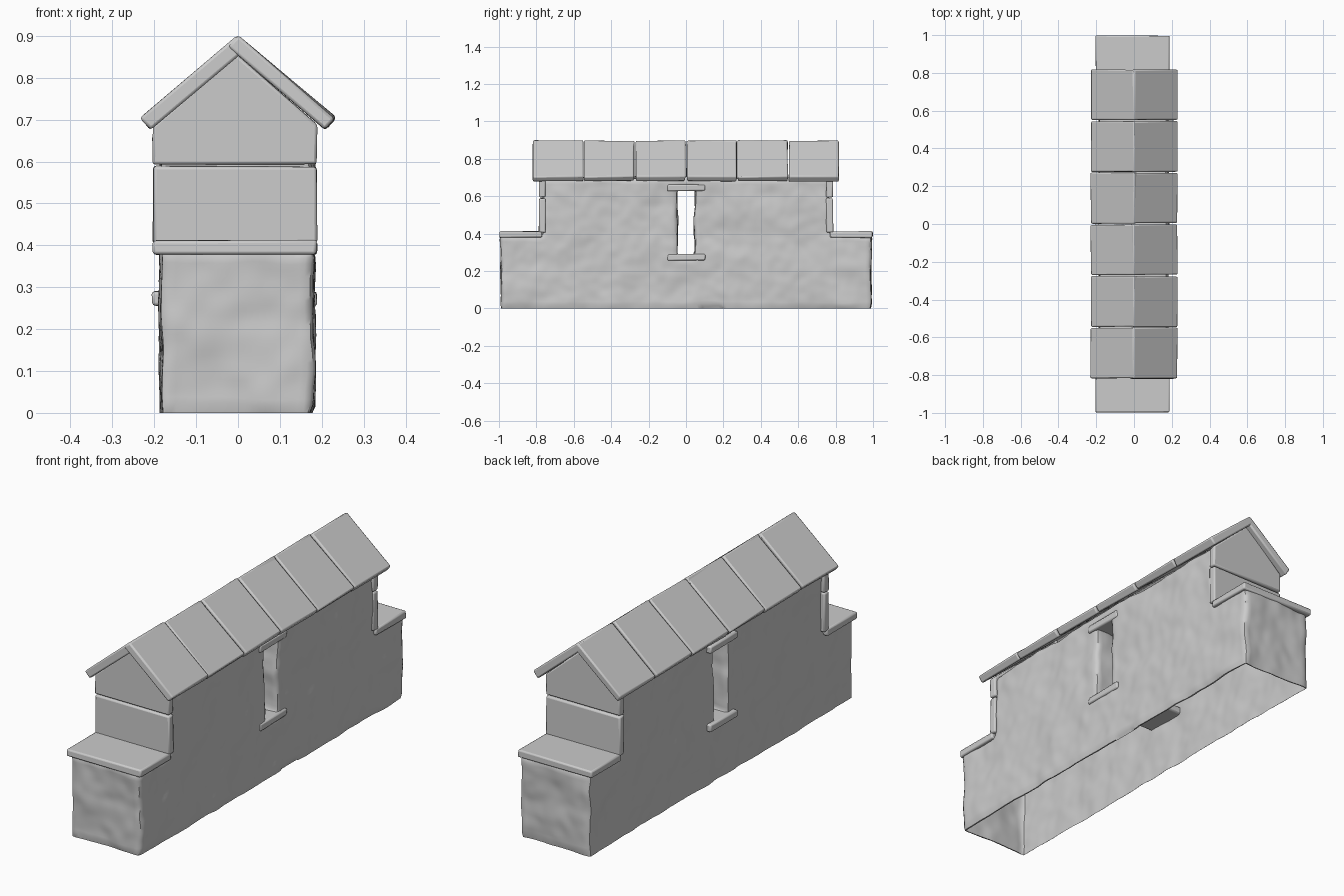
import bpy, bmesh, random
from mathutils import Vector, Matrix, noise

random.seed(4)
cube = bpy.data.objects.get("Cube")
if cube:
    bpy.data.objects.remove(cube, do_unlink=True)

# One plain stone colour
stone = bpy.data.materials.new("grey_stone")
stone.use_nodes = True
GREY = (0.6, 0.6, 0.6, 1)
stone.diffuse_color = GREY
stone.node_tree.nodes["Principled BSDF"].inputs["Base Color"].default_value = GREY


def add_object(name, bm):
    bmesh.ops.recalc_face_normals(bm, faces=bm.faces[:])
    mesh = bpy.data.meshes.new(name)
    bm.to_mesh(mesh)
    bm.free()
    mesh.materials.append(stone)
    obj = bpy.data.objects.new(name, mesh)
    bpy.context.collection.objects.link(obj)
    bpy.ops.object.select_all(action='DESELECT')
    obj.select_set(True)
    bpy.context.view_layer.objects.active = obj
    return obj


def prism(points, axis, start, end):
    """Extrude a closed outline along x (points are y, z) or y (points are x, z)."""
    bm = bmesh.new()
    place = (lambda a, b: (start, a, b)) if axis == 'x' else (lambda a, b: (a, start, b))
    face = bm.faces.new([bm.verts.new(place(a, b)) for a, b in points])
    moved = bmesh.ops.extrude_face_region(bm, geom=[face])['geom']
    shift = Vector((end - start, 0, 0) if axis == 'x' else (0, end - start, 0))
    bmesh.ops.translate(bm, vec=shift, verts=[v for v in moved if isinstance(v, bmesh.types.BMVert)])
    return bm


def wobble(co, amount):
    """Uneven, hand-hewn offset at a point."""
    return amount * (noise.noise_vector(co * 7) + 0.4 * noise.noise_vector(co * 18))


def finish_slab(name, bm, bevel=0.007, rough=0.004):
    """Worn stone slab with rounded, slightly uneven edges."""
    for v in bm.verts:
        v.co += Vector([random.uniform(-rough, rough) for _ in range(3)])
    obj = add_object(name, bm)
    mod = obj.modifiers.new("worn_edges", 'BEVEL')
    mod.width, mod.segments = bevel, 2
    bpy.ops.object.shade_smooth_by_angle(angle=0.6)
    return obj


def box(low, high):
    points = [(low[1], low[2]), (high[1], low[2]), (high[1], high[2]), (low[1], high[2])]
    return prism(points, 'x', low[0], high[0])


# Stepped wall body with a slot window cut through it
half = [(0.99, 0), (0.99, 0.39), (0.765, 0.39), (0.765, 0.7)]
outline = half + [(-y, z) for y, z in reversed(half)]
wall = add_object("wall_body", prism(outline, 'x', -0.183, 0.18))
waist = [(0.052, 0.27), (0.043, 0.46), (0.052, 0.65)]
slot = add_object("slot_cutter", prism(waist + [(-y, z) for y, z in reversed(waist)], 'x', -0.4, 0.4))
slot.hide_render = True
slot.hide_set(True)
bpy.context.view_layer.objects.active = wall
cut = wall.modifiers.new("slot", 'BOOLEAN')
cut.operation, cut.object = 'DIFFERENCE', slot
bpy.ops.object.modifier_apply(modifier=cut.name)
grid = wall.modifiers.new("grid", 'REMESH')
grid.mode, grid.voxel_size = 'VOXEL', 0.014
bpy.ops.object.modifier_apply(modifier=grid.name)
bpy.data.objects.remove(slot, do_unlink=True)

# Roughen the wall and leave its underside open
bm = bmesh.new()
bm.from_mesh(wall.data)
bm.normal_update()
base = [f for f in bm.faces if f.normal.z < -0.9 and f.calc_center_median().z < 0.03]
bmesh.ops.delete(bm, geom=base, context='FACES')
for v in bm.verts:
    v.co += wobble(v.co, 0.009)
    if v.co.z < 0.012 or v.is_boundary:
        v.co.z = 0
bm.to_mesh(wall.data)
bm.free()
wall.data.materials.clear()
wall.data.materials.append(stone)
wall.select_set(True)
bpy.context.view_layer.objects.active = wall
bpy.ops.object.shade_smooth_by_angle(angle=0.7)

# Ledge caps and end panels, the same at both ends
L, R = -0.203, 0.188
for end, s in (("front", -1), ("back", 1)):
    y0, y1 = sorted((s * 0.77, s * 0.997))
    finish_slab(end + "_ledge_cap", box((L, y0, 0.379), (R, y1, 0.412)), rough=0.002)
    p0, p1 = sorted((s * 0.75, s * 0.786))
    finish_slab(end + "_lower_panel", box((L, p0, 0.405), (R, p1, 0.589)), rough=0.002)
    gable = [(L, 0.594), (R, 0.594), (R, 0.688), (-0.005, 0.86), (L, 0.685)]
    finish_slab(end + "_gable_panel", prism(gable, 'y', p0, p1), rough=0.002)

# Sill and lintel of the slot window
for name, z in (("slot_sill", 0.274), ("slot_lintel", 0.645)):
    finish_slab(name, box((-0.205, -0.1, z - 0.017), (0.188, 0.102, z + 0.017)), rough=0.002)

# Two slopes of big roof slabs meeting at the ridge
COUNT, PITCH, LENGTH, THICK = 6, 0.2735, 0.303, 0.035
for side, s in (("right", -1), ("left", 1)):
    down = Vector((s * 0.235, 0, -0.197)).normalized()
    inward = Vector((-s * 0.197, 0, -0.235)).normalized()
    ridge = Vector((0, 0, 0.899))
    for i in range(COUNT):
        y = (i - COUNT / 2) * PITCH
        corners = [ridge, ridge + down * LENGTH,
                   ridge + down * LENGTH + inward * THICK, ridge + inward * THICK]
        bm = prism([(c.x, c.z) for c in corners], 'y', y + 0.003, y + PITCH - 0.003)
        finish_slab(f"{side}_roof_slab_{i + 1}", bm, rough=0.003)
